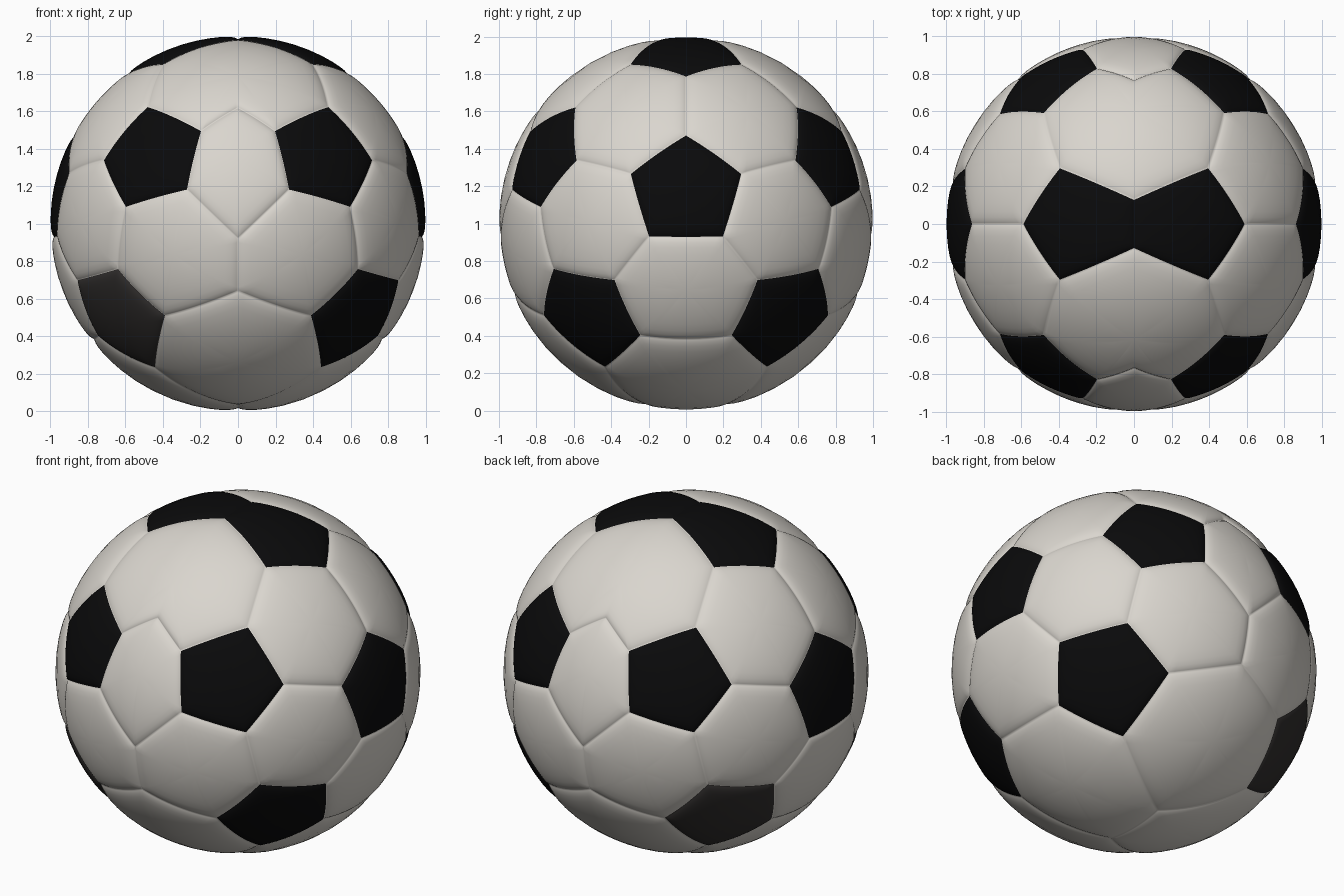
import bpy, bmesh
from mathutils import Vector

if "Cube" in bpy.data.objects:
    bpy.data.objects.remove(bpy.data.objects["Cube"], do_unlink=True)


def material(name, rgb):
    m = bpy.data.materials.new(name)
    m.use_nodes = True
    m.diffuse_color = (*rgb, 1)
    bsdf = m.node_tree.nodes["Principled BSDF"]
    bsdf.inputs["Base Color"].default_value = (*rgb, 1)
    bsdf.inputs["Roughness"].default_value = 0.6
    return m


WHITE, BLACK, GREY = range(3)
MATERIALS = [material("warm_white", (0.70, 0.67, 0.62)),
             material("black", (0.003, 0.003, 0.0033)),
             material("dark_grey", (0.030, 0.027, 0.026))]

# Seam corners for one quarter of the ball (x >= 0, y <= 0), from its centre
P = {name: Vector(co).normalized() for name, co in {
    # top pentagon
    "t0": (.6, 0, .8), "t1": (.4, -.3, .86), "t2": (0, -.13, .99),
    # front upper pentagon
    "fa": (.48, -.59, .62), "fb": (.2, -.84, .5), "fc": (.27, -.92, .18),
    "fd": (.6, -.78, .09), "fe": (.72, -.59, .34),
    # side pentagon
    "s0": (.88, 0, .48), "s1": (.915, -.3, .27), "s2": (.975, -.2, -.07),
    # lower pentagon
    "la": (.66, -.73, -.25), "lb": (.85, -.38, -.3), "lc": (.39, -.76, -.49),
    "ld": (.44, -.43, -.76), "le": (.76, -.25, -.61),
    # corners on the middle seam
    "c1": (0, -.77, .62), "c2": (0, -.98, -.08), "c3": (0, -.92, -.36),
    "c4": (0, -.2, -.97)}.items()}

# Panels: corner loop ("x" or "y" after a name mirrors that corner), then the
# axes along which the whole panel is repeated
PANELS = [
    ("t0 t1 t2 t2y t1y", "x", BLACK),
    ("s0 s1 s2 s2y s1y", "x", BLACK),
    ("fa fb fc fd fe", "xy", BLACK),
    ("la lb le ld lc", "xy", BLACK),
    ("t2 t1 fa fb c1 fbx fax t1x", "y", WHITE),
    ("c1 fb fc c2 fcx fbx", "y", WHITE),
    ("c2 fc fd la lc c3", "xy", WHITE),
    ("c3 lc ld c4 ldx lcx", "y", WHITE),
    ("ld le ley ldy c4y c4", "x", WHITE),
    ("t0 t1 fa fe s1 s0", "xy", WHITE),
    ("fe fd la lb s2 s1", "xy", WHITE),
    ("s2 lb le ley lby s2y", "x", WHITE),
]

STEPS = 14
RINGS = (.25, .48, .66, .8, .89, .945, .98, 1)


def flip(v, axes):
    return Vector((-v.x if "x" in axes else v.x,
                   -v.y if "y" in axes else v.y, v.z))


def add_panel(bm, corners, mat):
    """A padded panel: rings from its middle out to a sunken seam."""
    middle = sum(corners, Vector()).normalized()
    border = []
    for a, b in zip(corners, corners[1:] + corners[:1]):
        border += [a.lerp(b, i / STEPS).normalized() for i in range(STEPS)]
    hub = bm.verts.new(middle)
    inner = None
    n = len(border)
    for t in RINGS:
        radius = 1 - .004 * t ** 3 - .013 * t ** 14
        ring = [bm.verts.new(middle.lerp(p, t).normalized() * radius)
                for p in border]
        for i in range(n):
            j = (i + 1) % n
            if inner:
                face = bm.faces.new((inner[i], ring[i], ring[j], inner[j]))
            else:
                face = bm.faces.new((hub, ring[i], ring[j]))
            face.material_index = mat
            face.smooth = True
        inner = ring


bm = bmesh.new()
for loop, axes, mat in PANELS:
    corners = [flip(P[c[:2]], c[2:]) for c in loop.split()]
    copies = {"x": ("", "x"), "y": ("", "y"), "xy": ("", "x", "y", "xy")}[axes]
    for copy in copies:
        # the two lower pentagons on one side are faded
        faded = loop.startswith("la") and "x" in copy
        add_panel(bm, [flip(c, copy) for c in corners], GREY if faded else mat)
bmesh.ops.remove_doubles(bm, verts=bm.verts, dist=0.0003)
bmesh.ops.recalc_face_normals(bm, faces=bm.faces)

mesh = bpy.data.meshes.new("ball")
bm.to_mesh(mesh)
bm.free()
for m in MATERIALS:
    mesh.materials.append(m)
ball = bpy.data.objects.new("ball", mesh)
ball.location.z = 1
bpy.context.collection.objects.link(ball)
